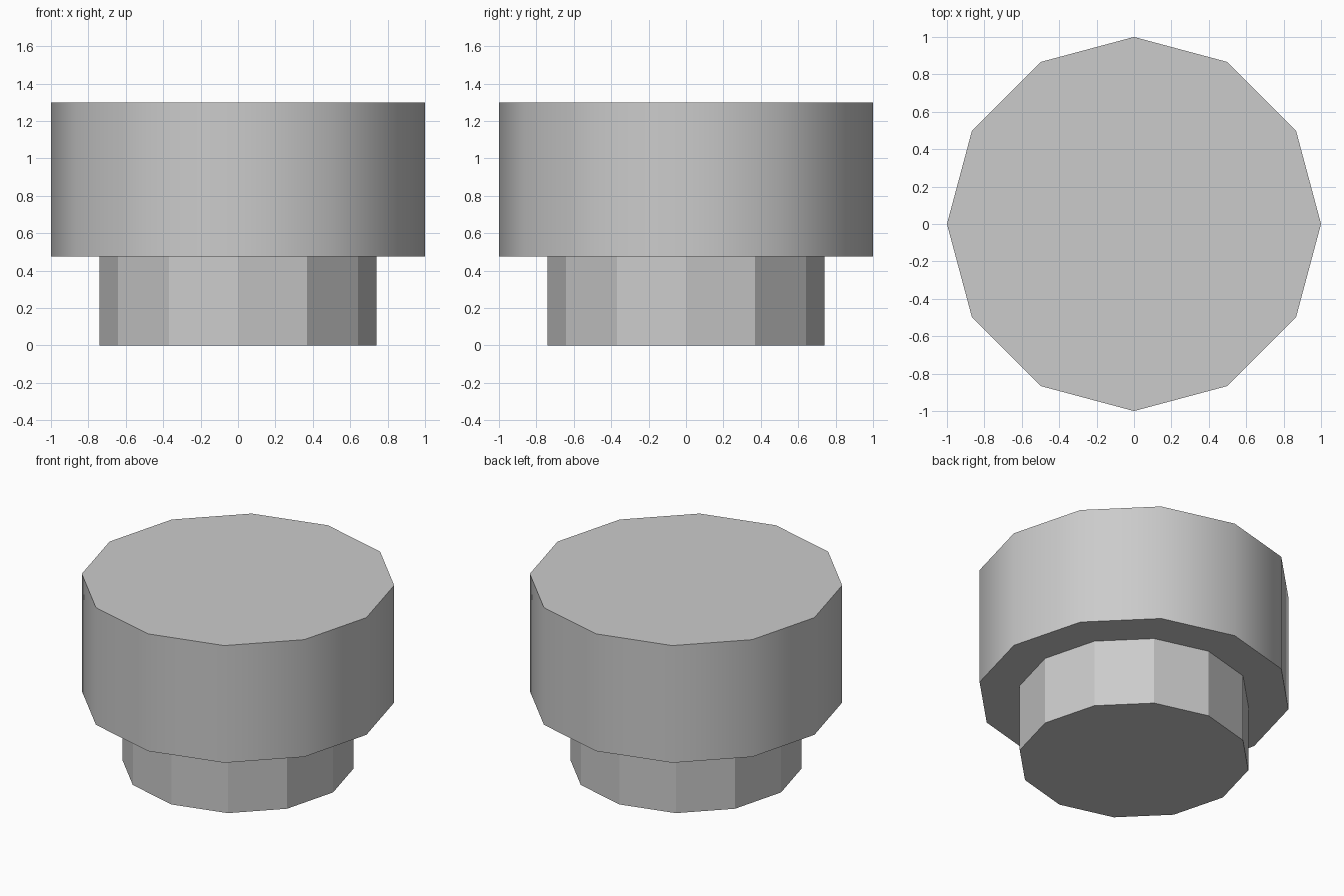
import bpy
import math

cube = bpy.data.objects.get("Cube")
if cube:
    bpy.data.objects.remove(cube, do_unlink=True)

SIDES = 12
STEM_TOP = 0.475
HEAD_TOP = 1.3

# Single plain grey
grey = bpy.data.materials.new("plain_grey")
grey.use_nodes = True
colour = (0.6, 0.6, 0.6, 1)
grey.diffuse_color = colour
grey.node_tree.nodes["Principled BSDF"].inputs["Base Color"].default_value = colour


def prism(name, radius, bottom, top):
    bpy.ops.mesh.primitive_cylinder_add(
        vertices=SIDES, radius=radius, depth=top - bottom,
        location=(0, 0, (bottom + top) / 2))
    part = bpy.context.object
    part.name = name
    part.data.name = name
    part.data.materials.append(grey)
    return part


# Narrow faceted stem
prism("stem", 0.74, 0, STEM_TOP)

# Wide head: smooth around the side, sharp at the rims
prism("head", 1, STEM_TOP, HEAD_TOP)
bpy.ops.object.shade_smooth_by_angle(angle=math.radians(45))
